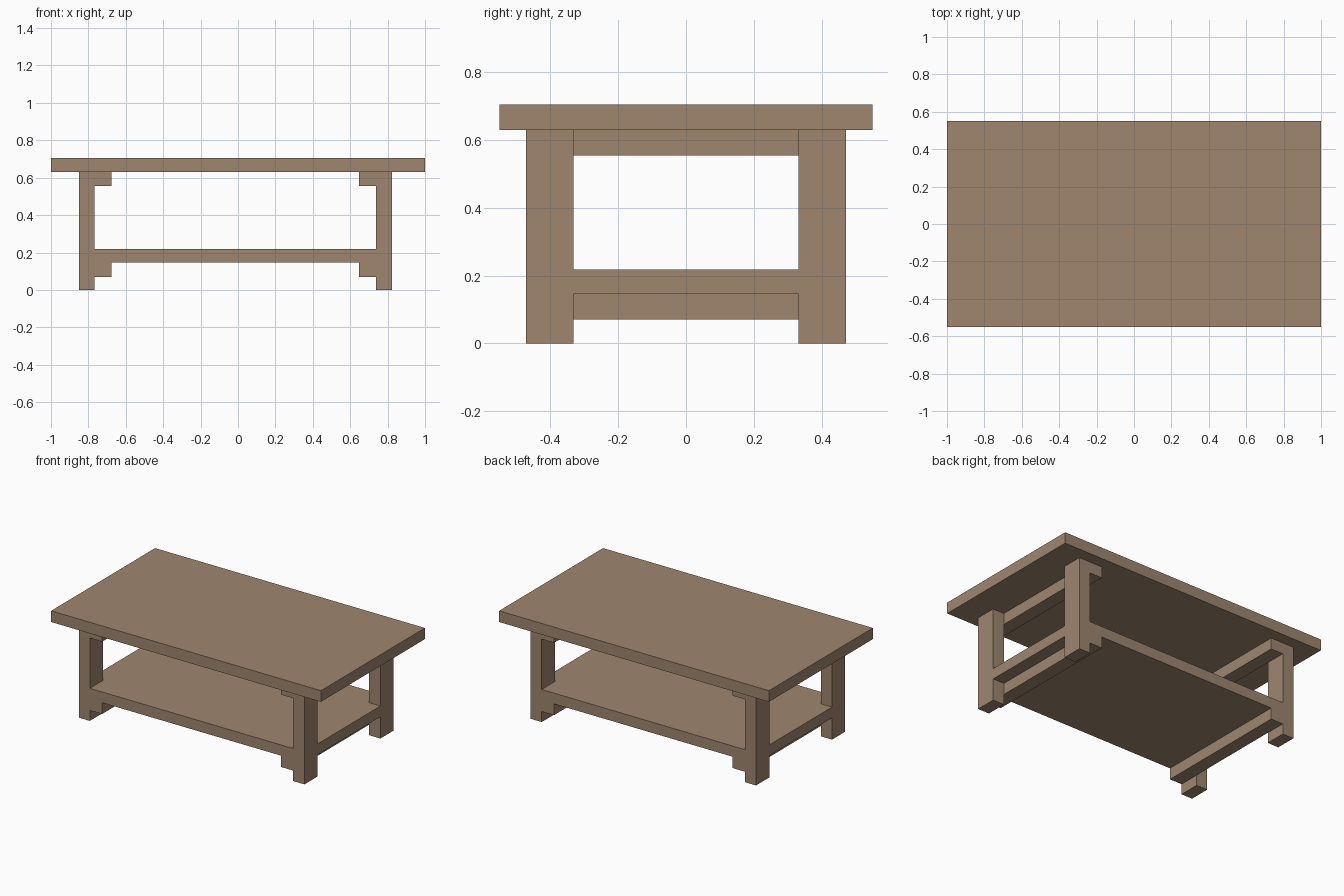
import bpy
import bmesh
from mathutils import Vector

if "Cube" in bpy.data.objects:
    bpy.data.objects.remove(bpy.data.objects["Cube"])

wood = bpy.data.materials.new("brown_wood")
wood.diffuse_color = (0.342, 0.238, 0.159, 1)
wood.use_nodes = True
wood.node_tree.nodes["Principled BSDF"].inputs["Base Color"].default_value = wood.diffuse_color


def box(name, x, y, z):
    """Box from (min, max) ranges on each axis."""
    bm = bmesh.new()
    bmesh.ops.create_cube(bm, size=1)
    for v in bm.verts:
        v.co = Vector([(r[0] + r[1]) / 2 + c * (r[1] - r[0])
                       for c, r in zip(v.co, (x, y, z))])
    me = bpy.data.meshes.new(name)
    bm.to_mesh(me)
    bm.free()
    me.materials.append(wood)
    ob = bpy.data.objects.new(name, me)
    bpy.context.collection.objects.link(ob)
    return ob


TOP_Z, SHELF_Z = (0.63, 0.705), (0.146, 0.218)
Y = 0.472                      # outer face of the legs, front and back
# leg and crossbar x ranges per end (the base sits slightly off centre)
ENDS = {"left": ((-0.85, -0.768), (-0.768, -0.677)),
        "right": ((0.739, 0.823), (0.648, 0.739))}

# Table top and lower shelf
box("table_top", (-1, 1), (-0.55, 0.55), TOP_Z)
box("lower_shelf", (-0.85, 0.823), (-Y, Y), SHELF_Z)

for end, (leg_x, bar_x) in ENDS.items():
    # Legs
    box(f"front_{end}_leg", leg_x, (-Y, -0.332), (0, TOP_Z[0]))
    box(f"back_{end}_leg", leg_x, (0.332, Y), (0, TOP_Z[0]))
    # Crossbars under the top and under the shelf, inside the legs
    box(f"{end}_upper_crossbar", bar_x, (-Y, Y), (0.555, TOP_Z[0]))
    box(f"{end}_lower_crossbar", bar_x, (-Y, Y), (0.07, SHELF_Z[0]))
